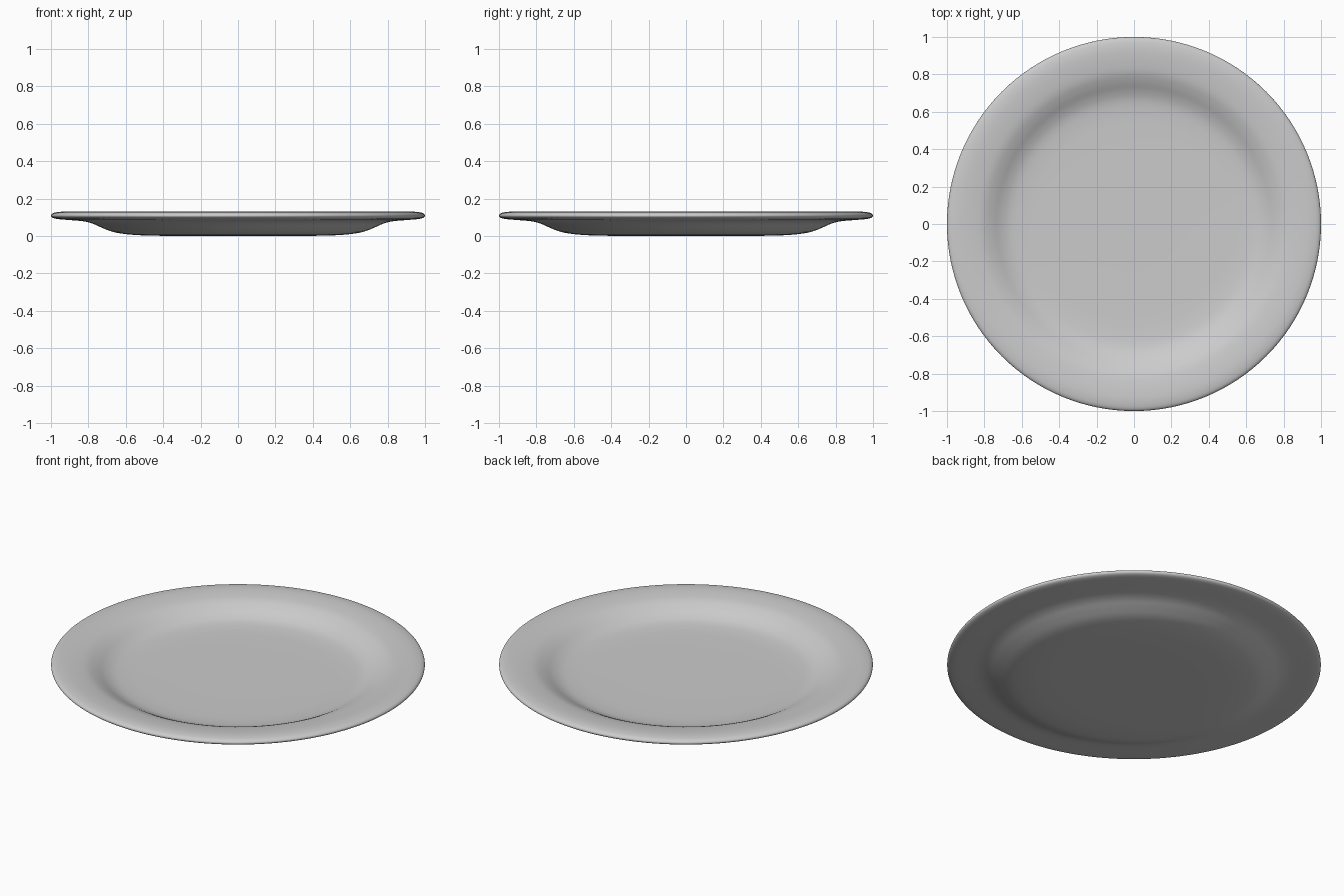
import bpy, bmesh, math
from mathutils import Vector

default = bpy.data.objects.get("Cube")
if default:
    bpy.data.objects.remove(default)

SEGMENTS = 128
STEPS = 4

# Radius and height, from the underside centre round the rim to the upper centre
profile = [(0, 0), (0.3, 0), (0.5, 0.003), (0.6, 0.01), (0.67, 0.022), (0.73, 0.045),
           (0.78, 0.067), (0.83, 0.079), (0.9, 0.085), (0.96, 0.09), (0.99, 0.097),
           (1, 0.108), (0.992, 0.12), (0.97, 0.127), (0.93, 0.13), (0.87, 0.126),
           (0.81, 0.116), (0.76, 0.096), (0.71, 0.07), (0.66, 0.053), (0.59, 0.045),
           (0.5, 0.042), (0.3, 0.04), (0, 0.04)]


def smooth_curve(points):
    """Catmull-Rom curve through the points."""
    pts = [Vector((r, 0, z)) for r, z in points]
    pts = [pts[0]] + pts + [pts[-1]]
    out = []
    for a, b, c, d in zip(pts, pts[1:], pts[2:], pts[3:]):
        for i in range(STEPS):
            t = i / STEPS
            out.append(0.5 * (2 * b + (c - a) * t + (2 * a - 5 * b + 4 * c - d) * t ** 2
                              + (3 * b - a - 3 * c + d) * t ** 3))
    return out + [pts[-1]]


# Plate: the profile turned about the vertical axis
bm = bmesh.new()
verts = [bm.verts.new(p) for p in smooth_curve(profile)]
edges = [bm.edges.new(pair) for pair in zip(verts, verts[1:])]
bmesh.ops.spin(bm, geom=verts + edges, cent=(0, 0, 0), axis=(0, 0, 1),
               angle=math.tau, steps=SEGMENTS, use_duplicate=False)
bmesh.ops.remove_doubles(bm, verts=bm.verts, dist=0.0001)
bmesh.ops.recalc_face_normals(bm, faces=bm.faces)
for face in bm.faces:
    face.smooth = True

mesh = bpy.data.meshes.new("plate")
bm.to_mesh(mesh)
bm.free()
plate = bpy.data.objects.new("plate", mesh)
bpy.context.collection.objects.link(plate)

# Glaze colour
glaze = bpy.data.materials.new("light_grey_glaze")
glaze.use_nodes = True
colour = (0.6, 0.6, 0.6, 1)
glaze.diffuse_color = colour
glaze.node_tree.nodes["Principled BSDF"].inputs["Base Color"].default_value = colour
mesh.materials.append(glaze)
